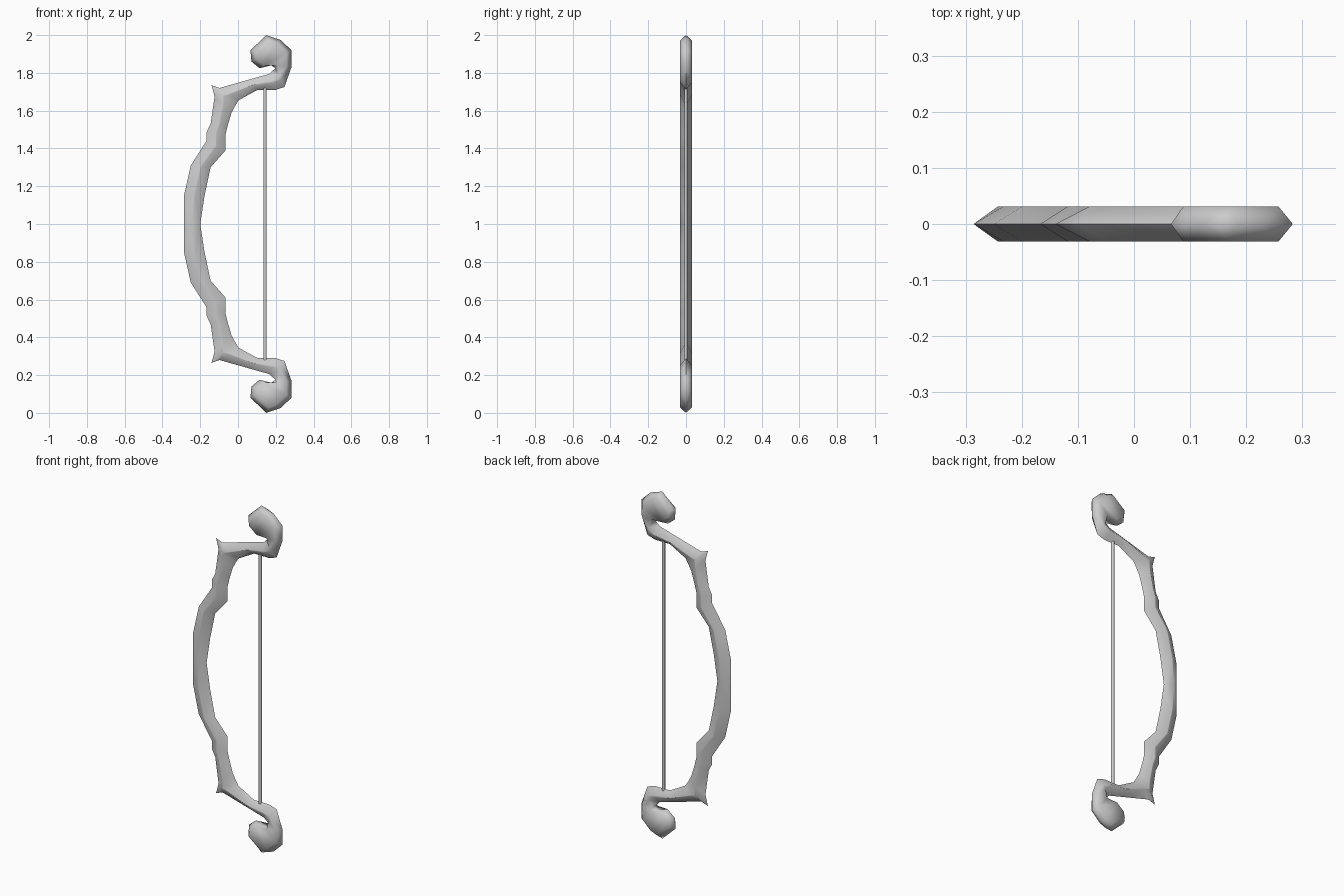
import bpy, bmesh, math

cube = bpy.data.objects.get("Cube")
if cube:
    bpy.data.objects.remove(cube)

grey = bpy.data.materials.new("plain grey")
grey.use_nodes = True
colour = (0.6, 0.6, 0.6, 1)
grey.diffuse_color = colour
grey.node_tree.nodes["Principled BSDF"].inputs["Base Color"].default_value = colour

DEPTH = 0.031
MIDDLE = 1.0

# Upper limb ribs: outer x, z, inner x, z, ridge position across the width
RIBS = [
    (-.286, 1.0, -.2, 1.0, .5),
    (-.286, 1.15, -.177, 1.15, .48),
    (-.25, 1.31, -.145, 1.3, .48),
    (-.167, 1.44, -.066, 1.39, .48),
    (-.167, 1.485, -.066, 1.475, .48),
    (-.145, 1.53, -.055, 1.52, .48),
    (-.124, 1.675, -.034, 1.59, .48),
    (-.14, 1.735, -.015, 1.625, .48),   # thorn at the elbow
    (-.098, 1.72, .003, 1.655, .48),
    (.05, 1.762, .103, 1.71, .48),
    (.167, 1.795, .198, 1.71, .45),
    (.198, 1.825, .246, 1.725, .4),
    (.177, 1.84, .283, 1.83, .25),      # curled tip
    (.114, 1.825, .283, 1.92, .15),
    (.071, 1.86, .225, 1.975, .15),
    (.068, 1.895, .185, 1.988, .17),
]
TIP = (.066, 1.92, .15, 2.0, .3)


def finish(obj, angle):
    obj.data.materials.append(grey)
    bpy.ops.object.select_all(action='DESELECT')
    obj.select_set(True)
    bpy.context.view_layer.objects.active = obj
    bpy.ops.object.shade_smooth_by_angle(angle=math.radians(angle))


def section(bm, rib, depth):
    """Six-sided ring, sharp at both rims and ridged front and back."""
    ox, oz, ix, iz, ridge = rib
    ring = []
    for t, y in ((0, 0), (ridge, -depth), (1 - ridge, -depth),
                 (1, 0), (1 - ridge, depth), (ridge, depth)):
        ring.append(bm.verts.new((ox + (ix - ox) * t, y, oz + (iz - oz) * t)))
    return ring


def flip(rib):
    ox, oz, ix, iz, ridge = rib
    return ox, 2 * MIDDLE - oz, ix, 2 * MIDDLE - iz, ridge


# Bow body: one loft running from the lower curl to the upper curl
upper = [(r, DEPTH) for r in RIBS] + [(TIP, 0)]
lower = [(flip(r), d) for r, d in reversed(upper[1:])]
bm = bmesh.new()
rings = [section(bm, r, d) for r, d in lower + upper]
for a, b in zip(rings, rings[1:]):
    for i in range(6):
        j = (i + 1) % 6
        bm.faces.new((a[i], a[j], b[j], b[i]))
bmesh.ops.remove_doubles(bm, verts=bm.verts, dist=0.0005)
bmesh.ops.triangulate(bm, faces=bm.faces)
bmesh.ops.recalc_face_normals(bm, faces=bm.faces)
mesh = bpy.data.meshes.new("bow_body")
bm.to_mesh(mesh)
bm.free()
body = bpy.data.objects.new("bow_body", mesh)
bpy.context.collection.objects.link(body)
finish(body, 80)

# Bowstring
bpy.ops.mesh.primitive_cylinder_add(vertices=8, radius=0.009, depth=1.44,
                                    location=(.143, 0, MIDDLE))
string = bpy.context.object
string.name = "bowstring"
finish(string, 60)
